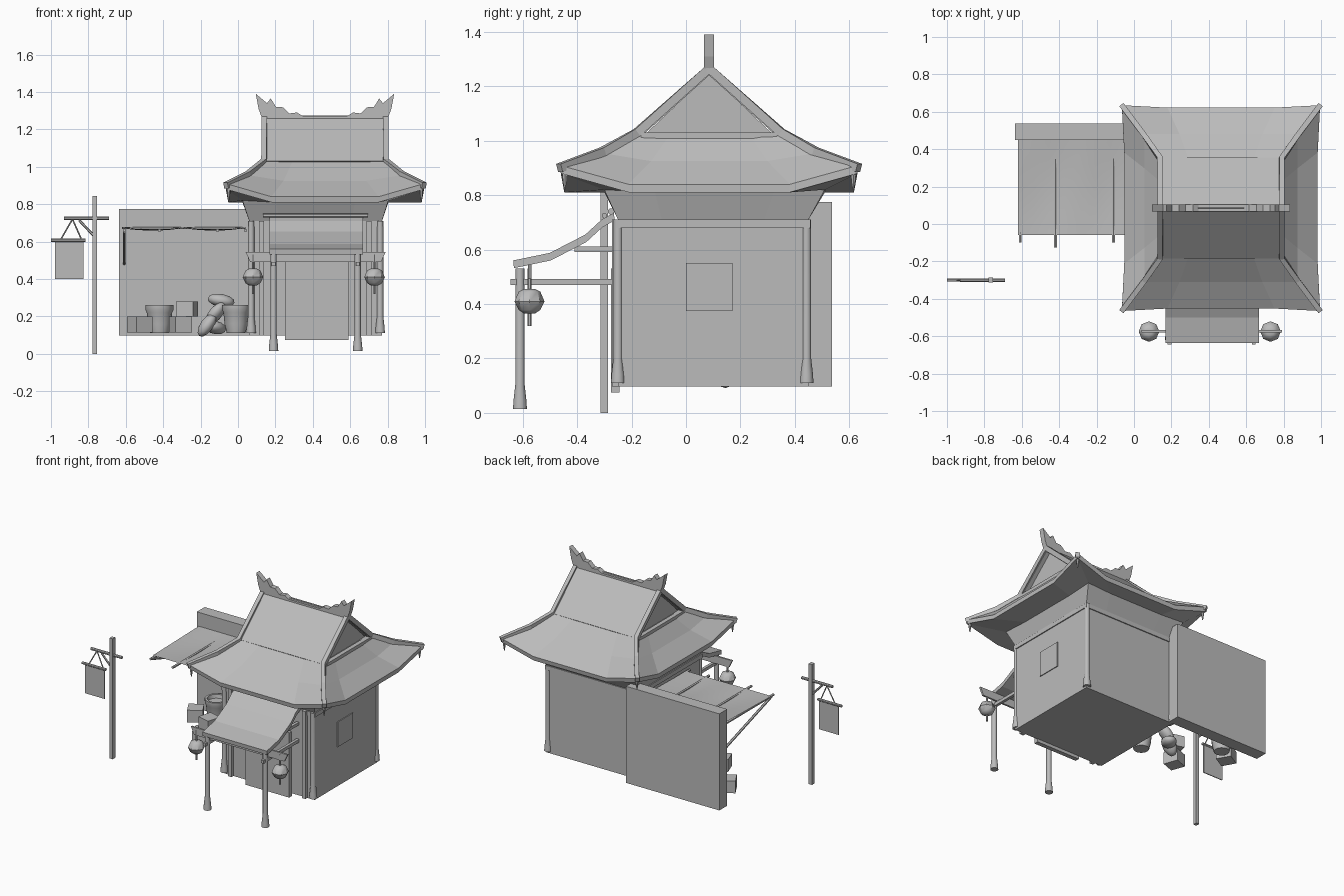
import bpy, bmesh, math
from mathutils import Vector, Matrix

cube = bpy.data.objects.get("Cube")
if cube:
    bpy.data.objects.remove(cube, do_unlink=True)

GREY = (0.5, 0.5, 0.5, 1)
mat = bpy.data.materials.new("plain grey")
mat.use_nodes = True
mat.diffuse_color = GREY
mat.node_tree.nodes["Principled BSDF"].inputs["Base Color"].default_value = GREY


def finish(name, bm, smooth=False, closed=True):
    if closed:
        bmesh.ops.recalc_face_normals(bm, faces=bm.faces)
    me = bpy.data.meshes.new(name)
    bm.to_mesh(me)
    bm.free()
    me.materials.append(mat)
    ob = bpy.data.objects.new(name, me)
    bpy.context.collection.objects.link(ob)
    if smooth:
        bpy.ops.object.select_all(action='DESELECT')
        ob.select_set(True)
        bpy.context.view_layer.objects.active = ob
        bpy.ops.object.shade_smooth_by_angle(angle=math.radians(40))
    return ob


def box(name, x, y, z, turn=0):
    """Box from (min, max) pairs, turned about its own centre."""
    bm = bmesh.new()
    size = [b - a for a, b in (x, y, z)]
    mid = Vector([(a + b) / 2 for a, b in (x, y, z)])
    m = Matrix.Translation(mid) @ Matrix.Rotation(math.radians(turn), 4, 'Z') @ Matrix.Diagonal((*size, 1))
    bmesh.ops.create_cube(bm, size=1, matrix=m)
    return finish(name, bm)


def lathe(name, x, y, profile, sides=14):
    """Turned solid from (radius, height) pairs."""
    bm = bmesh.new()
    rings = [[bm.verts.new((x + r * math.cos(i * math.tau / sides), y + r * math.sin(i * math.tau / sides), z))
              for i in range(sides)] for r, z in profile]
    loft(bm, rings)
    bm.faces.new(rings[0])
    bm.faces.new(rings[-1])
    return finish(name, bm, True)


def loft(bm, rings):
    for a, b in zip(rings, rings[1:]):
        for i in range(len(a)):
            j = (i + 1) % len(a)
            bm.faces.new((a[i], a[j], b[j], b[i]))


def extrude(name, pts, lo, hi, axis):
    """Outline swept along x (points are y, z) or along y (points are x, z)."""
    bm = bmesh.new()
    rings = [[bm.verts.new((d, p, q) if axis == 'x' else (p, d, q)) for p, q in pts] for d in (lo, hi)]
    loft(bm, rings)
    bm.faces.new(rings[0])
    bm.faces.new(rings[1])
    return finish(name, bm)


def bar(name, path, r, sides=8, up=1):
    """Bar along a path; four sides give a squared bar, up stretches its height."""
    bm = bmesh.new()
    path = [Vector(p) for p in path]
    rings = []
    for i, p in enumerate(path):
        d = (path[min(i + 1, len(path) - 1)] - path[max(i - 1, 0)]).normalized()
        side = d.cross(Vector((0, 0, 1)))
        side = side.normalized() if side.length > 0.01 else Vector((1, 0, 0))
        top = side.cross(d)
        angles = [(k + 0.5) * math.tau / sides for k in range(sides)]
        rings.append([bm.verts.new(p + r * (side * math.cos(t) + top * math.sin(t) * up)) for t in angles])
    loft(bm, rings)
    bm.faces.new(rings[0])
    bm.faces.new(rings[-1])
    return finish(name, bm, sides > 4)


CX, CY = 0.465, 0.085      # centre of the house

# House body, top band, door and windows
box("house_body", (0.06, 0.77), (-0.25, 0.45), (0.097, 0.72))
box("top_band", (0.053, 0.777), (-0.257, 0.457), (0.68, 0.71))
box("door_panel", (0.25, 0.59), (-0.275, -0.245), (0.075, 0.53))
box("side_window", (0.765, 0.776), (0, 0.17), (0.375, 0.55))


# House posts
def post(name, x, y, lo, hi, r=0.017):
    lathe(name, x, y, [(r * 1.5, lo), (r * 1.4, lo + 0.03), (r, lo + 0.09), (r, hi)], 12)


for x in (0.07, 0.76):
    for y in (-0.25, 0.443):
        post("house_post", x, y, 0.11, 0.71)
for x in (0.125, 0.7):
    box("door_post", (x - 0.014, x + 0.014), (-0.272, -0.24), (0.097, 0.71))


# Swept roof skirt, eave and soffit as nested rings with raised corners
def ring(bm, hx, hy, corner_z, mid_z, pull=0.0, cy=CY, cx=CX):
    pts = []
    for sx, sy in ((-1, -1), (1, -1), (1, 1), (-1, 1)):
        along_x = (sx * hx * 0.54, sy * (hy - pull), mid_z)
        along_y = (sx * (hx - pull), sy * hy * 0.54, mid_z)
        corner = (sx * hx, sy * hy, corner_z)
        pts += [along_y, corner, along_x] if sx * sy > 0 else [along_x, corner, along_y]
    return [bm.verts.new((cx + p[0], cy + p[1], p[2])) for p in pts]


bm = bmesh.new()
rings = [ring(bm, 0.325, 0.265, 1.03, 1.025),
         ring(bm, 0.41, 0.395, 0.955, 0.925),
         ring(bm, 0.53, 0.55, 0.91, 0.84, 0.013),
         ring(bm, 0.53, 0.545, 0.88, 0.81, 0.013),
         ring(bm, 0.39, 0.405, 0.82, 0.81, 0, 0.105, 0.414),
         ring(bm, 0.355, 0.35, 0.71, 0.71, 0, 0.1, 0.415)]
loft(bm, rings)
bm.faces.new(rings[0])
bm.faces.new(rings[-1])
finish("roof_skirt", bm)

# Upper gabled roof: recessed core under overhanging slopes
extrude("gable_core", [(CY - 0.26, 1.0), (CY + 0.26, 1.0), (CY, 1.245)], 0.165, 0.765, 'x')
slope = [(CY - 0.27, 1.03), (CY, 1.275), (CY + 0.27, 1.03), (CY + 0.25, 1.015), (CY, 1.24), (CY - 0.25, 1.015)]
extrude("upper_roof", slope, 0.135, 0.795, 'x')
for s in (-1, 1):
    x = CX + s * 0.325
    box("gable_sill", (x - 0.015, x + 0.015), (CY - 0.25, CY + 0.25), (1.0, 1.03))
    for t in (-1, 1):
        bar("hip_rib", [(x, CY, 1.265), (x, CY + t * 0.265, 1.03), (CX + s * 0.41, CY + t * 0.39, 0.96),
                        (CX + s * 0.53, CY + t * 0.55, 0.9)], 0.02, 4, 1.1)
        lathe("corner_hook", CX + s * 0.515, CY + t * 0.53, [(0.003, 0.82), (0.008, 0.85), (0.012, 0.89)], 6)

# Ridge crest with upturned ends
half = [(0, 1.235), (0.28, 1.235), (0.335, 1.255), (0.355, 1.31), (0.37, 1.39), (0.31, 1.34),
        (0.29, 1.365), (0.262, 1.32), (0.225, 1.318), (0.19, 1.285), (0.15, 1.29), (0.12, 1.272), (0, 1.272)]
crest = [(CX + x, z) for x, z in half] + [(CX - x, z) for x, z in reversed(half[1:-1])]
extrude("ridge_crest", crest, 0.067, 0.103, 'y')

# Porch: curved canopy, posts, beams
top = [(-0.265, 0.735), (-0.31, 0.71), (-0.37, 0.655), (-0.5, 0.588), (-0.635, 0.56)]
canopy = top + [(y + 0.003, z - 0.028) for y, z in reversed(top)]
extrude("porch_canopy", canopy, 0.168, 0.668, 'x')
bar("canopy_rod", [(0.135, -0.275, 0.74), (0.695, -0.275, 0.74)], 0.012)
for x in (0.19, 0.64):
    post("porch_post", x, -0.61, 0.015, 0.53)
    box("porch_beam", (x - 0.01, x + 0.01), (-0.645, -0.25), (0.47, 0.492))
    box("porch_tie", (x - 0.01, x + 0.01), (-0.41, -0.25), (0.592, 0.612))
extrude("lantern_beam", [(0.04, 0.545), (0.79, 0.545), (0.765, 0.492), (0.065, 0.492)], -0.58, -0.567, 'y')

# Hanging lanterns
for x in (0.08, 0.73):
    lathe("lantern", x, -0.575, [(0.02, 0.365), (0.04, 0.378), (0.055, 0.41), (0.04, 0.445), (0.02, 0.455)], 8)
    bar("lantern_cord", [(x, -0.575, 0.32), (x, -0.575, 0.53)], 0.007, 6)

# Yard wall
box("yard_wall", (-0.635, 0.09), (0.45, 0.537), (0.097, 0.775))

# Sagging awning with rods and a strut
bm = bmesh.new()
N = 8
grid = [[bm.verts.new((-0.62 + 0.66 * i / N, -0.06 + 0.51 * j / N,
                       0.668 + 0.01 * j / N - 0.015 * math.sin(math.pi * j / N) * abs(math.sin(math.tau * i / N))))
         for j in range(N + 1)] for i in range(N + 1)]
for i in range(N):
    for j in range(N):
        bm.faces.new((grid[i][j], grid[i + 1][j], grid[i + 1][j + 1], grid[i][j + 1]))
finish("awning_cloth", bm, True, False)
for x, y in ((-0.608, -0.1), (-0.42, -0.125), (-0.11, -0.1), (0.04, -0.1)):
    bar("awning_rod", [(x, y, 0.66), (x, 0.46, 0.66)], 0.009, 6)
bar("awning_strut", [(-0.608, 0.46, 0.48), (-0.608, -0.08, 0.655)], 0.009, 6)

# Goods under the awning: crates, tubs and sacks
box("crate", (-0.575, -0.475), (0.23, 0.33), (0.115, 0.2), 30)
box("crate", (-0.355, -0.26), (-0.02, 0.08), (0.115, 0.2), 20)
box("crate", (-0.32, -0.225), (0.02, 0.12), (0.2, 0.28), -15)
tub = [(0.05, 0.11), (0.062, 0.16), (0.068, 0.22), (0.075, 0.235), (0.075, 0.26), (0.06, 0.26), (0.055, 0.235)]
lathe("tub", -0.42, 0.36, tub)
lathe("tub", -0.01, 0.06, tub)


def sack(at, tilt, turn):
    bm = bmesh.new()
    m = (Matrix.Translation(at) @ Matrix.Rotation(math.radians(turn), 4, 'Z')
         @ Matrix.Rotation(math.radians(tilt), 4, 'Y') @ Matrix.Diagonal((0.075, 0.05, 0.035, 1)))
    bmesh.ops.create_icosphere(bm, subdivisions=2, radius=1, matrix=m)
    finish("sack", bm, True)


sack((-0.165, 0.15, 0.155), -55, 10)
sack((-0.12, 0.2, 0.14), 10, 60)
sack((-0.12, 0.17, 0.215), -50, -20)
sack((-0.09, 0.2, 0.285), 10, 0)

# Sign post with hanging banner
SY = -0.3
box("sign_post", (-0.778, -0.753), (SY - 0.014, SY + 0.014), (0, 0.845))
bar("sign_arm", [(-0.93, SY, 0.725), (-0.69, SY, 0.725)], 0.01)
bar("sign_brace", [(-0.85, SY, 0.715), (-0.77, SY, 0.63)], 0.007, 6)
bar("banner_rod", [(-1.0, SY, 0.607), (-0.815, SY, 0.607)], 0.009)
for x in (-0.95, -0.835):
    bar("banner_cord", [(-0.885, SY, 0.72), (x, SY, 0.607)], 0.004, 6)
box("banner_cloth", (-0.978, -0.825), (SY - 0.003, SY + 0.003), (0.4, 0.605))
